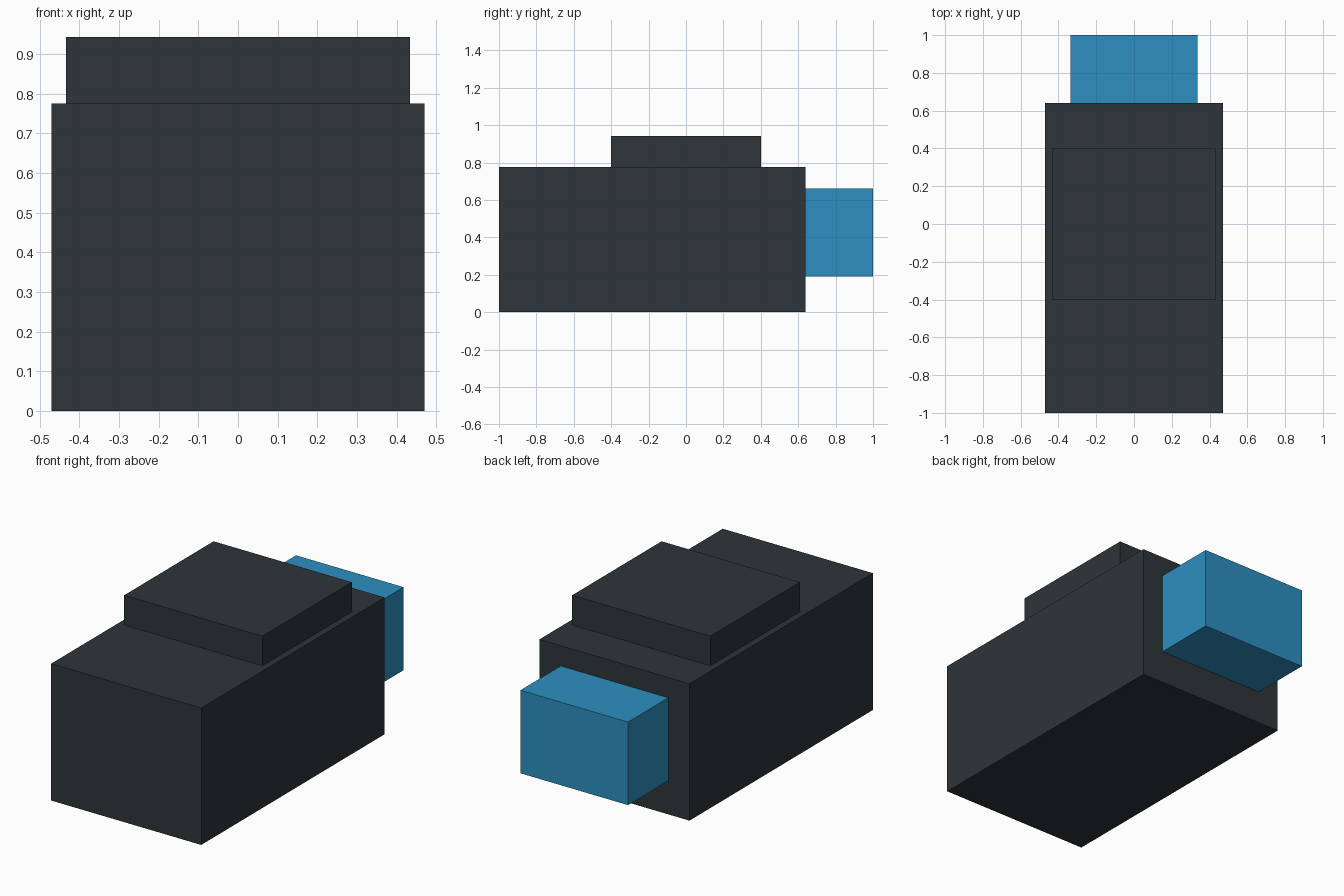
import bpy
import bmesh
from mathutils import Vector

cube = bpy.data.objects.get("Cube")
if cube:
    bpy.data.objects.remove(cube, do_unlink=True)


def material(name, colour):
    mat = bpy.data.materials.new(name)
    mat.use_nodes = True
    mat.diffuse_color = (*colour, 1)
    mat.node_tree.nodes["Principled BSDF"].inputs["Base Color"].default_value = (*colour, 1)
    return mat


def box(name, low, high, mat):
    """Axis-aligned block between two opposite corners."""
    low, high = Vector(low), Vector(high)
    bm = bmesh.new()
    bmesh.ops.create_cube(bm, size=1)
    bmesh.ops.scale(bm, vec=high - low, verts=bm.verts)
    bmesh.ops.translate(bm, vec=(low + high) / 2, verts=bm.verts)
    mesh = bpy.data.meshes.new(name)
    bm.to_mesh(mesh)
    bm.free()
    mesh.materials.append(mat)
    obj = bpy.data.objects.new(name, mesh)
    bpy.context.collection.objects.link(obj)
    return obj


charcoal = material("charcoal", (0.027, 0.035, 0.042))
blue = material("blue", (0.026, 0.275, 0.533))

# Main housing
box("main_body", (-0.47, -1.0, 0.0), (0.47, 0.64, 0.775), charcoal)
# Raised block on the roof
box("top_block", (-0.433, -0.4, 0.775), (0.433, 0.4, 0.943), charcoal)
# Coloured block projecting from the back
box("rear_block", (-0.337, 0.64, 0.19), (0.337, 1.0, 0.66), blue)
